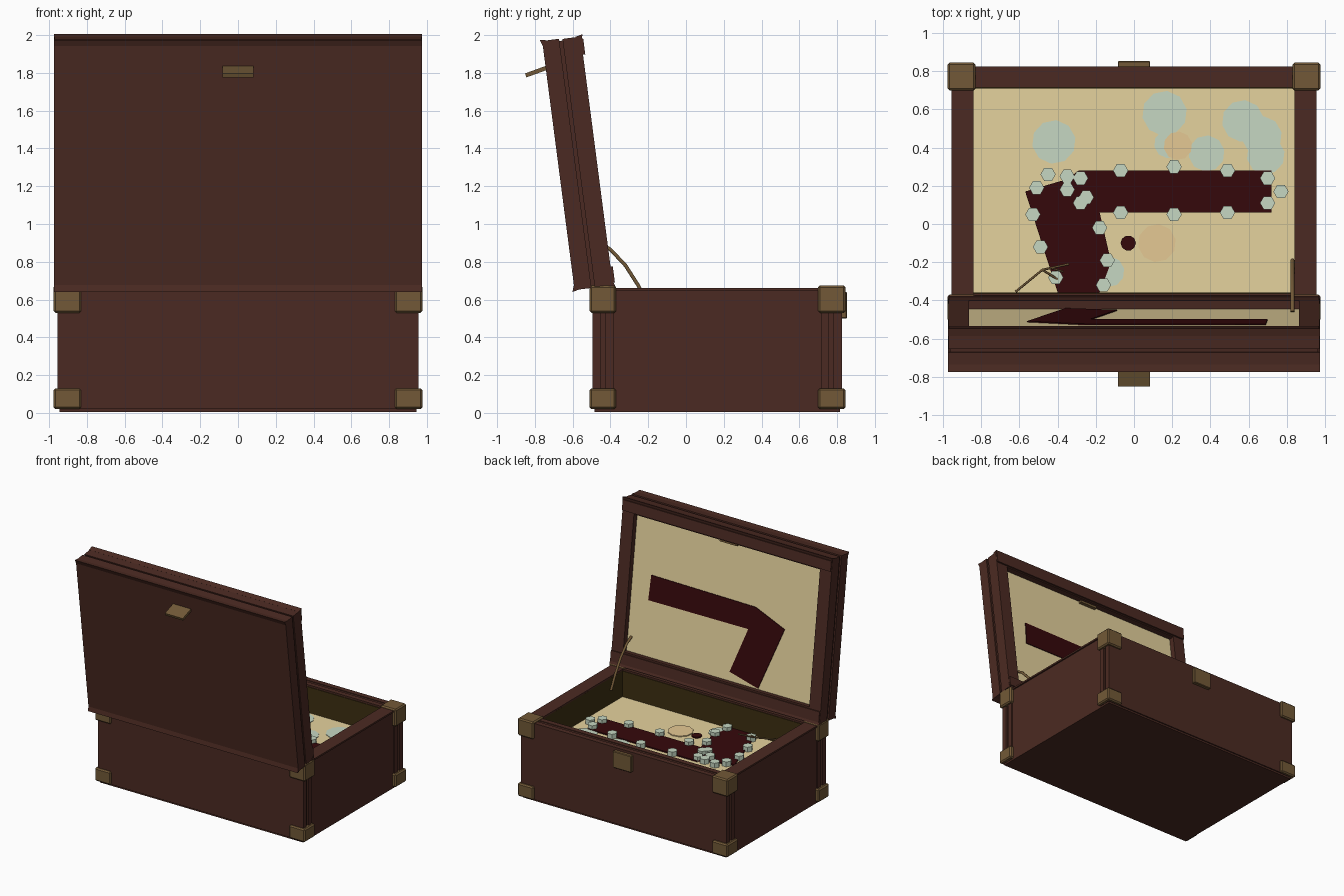
import bpy, math
from mathutils import Matrix, Vector

if "Cube" in bpy.data.objects:
    bpy.data.objects.remove(bpy.data.objects["Cube"])


def material(name, rgb):
    lin = [(c / 255 / 12.92) if c < 10 else ((c / 255 + 0.055) / 1.055) ** 2.4 for c in rgb]
    m = bpy.data.materials.new(name)
    m.diffuse_color = (*lin, 1)
    m.use_nodes = True
    m.node_tree.nodes["Principled BSDF"].inputs["Base Color"].default_value = m.diffuse_color
    return m


WOOD = material("dark wood", (75, 42, 34))
BRASS = material("aged brass", (114, 89, 55))
CREAM = material("cream lining", (229, 210, 157))
OLIVE = material("dark olive lining", (61, 47, 17))
RED = material("deep red felt", (53, 8, 11))
SILVER = material("pale green silver", (198, 215, 194))
TAN = material("tan gold", (229, 201, 148))


def mesh_object(name, verts, faces, mat, matrix=None):
    me = bpy.data.meshes.new(name)
    me.from_pydata([tuple(matrix @ Vector(v)) if matrix else v for v in verts], [], faces)
    me.materials.append(mat)
    ob = bpy.data.objects.new(name, me)
    bpy.context.collection.objects.link(ob)
    return ob


def prism(name, pts, z0, z1, mat, matrix=None):
    """Extrude a counter-clockwise outline from z0 to z1."""
    n = len(pts)
    verts = [(x, y, z0) for x, y in pts] + [(x, y, z1) for x, y in pts]
    faces = [tuple(reversed(range(n))), tuple(range(n, 2 * n))]
    faces += [(i, (i + 1) % n, n + (i + 1) % n, n + i) for i in range(n)]
    return mesh_object(name, verts, faces, mat, matrix)


def box(name, x, y, z, mat, matrix=None, bevel=0):
    pts = [(x[0], y[0]), (x[1], y[0]), (x[1], y[1]), (x[0], y[1])]
    ob = prism(name, pts, z[0], z[1], mat, matrix)
    if bevel:
        b = ob.modifiers.new("bevel", 'BEVEL')
        b.width, b.segments = bevel, 1
    return ob


def ngon(n, r, phase=0.0):
    return [(r * math.cos(math.tau * i / n + phase), r * math.sin(math.tau * i / n + phase))
            for i in range(n)]


def rod(name, pts, r, mat):
    cu = bpy.data.curves.new(name, 'CURVE')
    cu.dimensions, cu.bevel_depth, cu.bevel_resolution, cu.use_fill_caps = '3D', r, 1, True
    sp = cu.splines.new('POLY')
    sp.points.add(len(pts) - 1)
    for p, co in zip(sp.points, pts):
        p.co = (*co, 1)
    cu.materials.append(mat)
    bpy.context.collection.objects.link(bpy.data.objects.new(name, cu))


# Chest walls: end boards made of two layers with a groove between them
TOP, FLOOR = 0.66, 0.43
for name, y0, y1 in (("front_wall", -0.495, -0.385), ("back_wall", 0.715, 0.825)):
    mid = (y0 + y1) / 2
    box(name + "_outer", (-0.955, 0.955), (y0, mid - 0.012), (0.02, TOP), WOOD)
    box(name + "_core", (-0.94, 0.94), (mid - 0.012, mid + 0.012), (0.02, TOP - 0.005), WOOD)
    box(name + "_inner", (-0.955, 0.955), (mid + 0.012, y1), (0.02, TOP), WOOD)
box("front_wall_ledge", (-0.85, 0.85), (-0.385, -0.365), (0.02, TOP), WOOD)
for s in (-1, 1):
    box("side_wall", sorted((s * 0.85, s * 0.945)), (-0.385, 0.715), (0.02, TOP), WOOD)
    box("side_cap", sorted((s * 0.842, s * 0.957)), (-0.37, 0.70), (TOP - 0.012, TOP + 0.002), WOOD)
    box("side_lining", sorted((s * 0.843, s * 0.852)), (-0.365, 0.715), (FLOOR - 0.01, TOP - 0.013), OLIVE)
box("front_lining", (-0.85, 0.85), (-0.366, -0.36), (FLOOR - 0.01, TOP - 0.015), OLIVE)
box("back_lining", (-0.85, 0.85), (0.710, 0.717), (FLOOR - 0.01, TOP - 0.015), OLIVE)
box("chest_base", (-0.945, 0.945), (-0.485, 0.815), (0.005, 0.03), WOOD)

# Brass corner caps
for s in (-1, 1):
    for y in ((-0.51, -0.37), (0.70, 0.845)):
        for z in ((0.02, 0.13), (0.53, 0.675)):
            box("corner_cap", sorted((s * 0.83, s * 0.977)), y, z, BRASS, bevel=0.01)

# Display floor and felt cutout
box("display_floor", (-0.85, 0.85), (-0.38, 0.715), (FLOOR - 0.03, FLOOR), CREAM)
felt = [(0.72, 0.28), (-0.29, 0.28), (-0.35, 0.235), (-0.57, 0.17), (-0.40, -0.358),
        (-0.18, -0.358), (-0.12, -0.20), (-0.18, 0.06), (0.72, 0.06)]
prism("floor_felt", felt, FLOOR - 0.002, FLOOR + 0.010, RED)
prism("felt_dot", ngon(10, 0.04), FLOOR, FLOOR + 0.010, RED, Matrix.Translation((-0.03, -0.10, 0)))

# Small studs around the felt
studs = [(-.45, .26), (-.51, .19), (-.35, .25), (-.35, .18), (-.28, .24), (-.28, .11), (-.25, .14),
         (-.07, .28), (.21, .30), (.49, .28), (.70, .24), (.77, .17), (.70, .11), (.49, .06),
         (.21, .05), (-.07, .06), (-.53, .05), (-.49, -.12), (-.18, -.02), (-.14, -.19),
         (-.41, -.28), (-.16, -.32)]
for x, y in studs:
    prism("stud", ngon(6, 0.04), FLOOR, FLOOR + 0.04, SILVER, Matrix.Translation((x, y, 0)))

# Thin coins lying flat on the floor
coins = [(-.42, .43, .115, SILVER), (.16, .58, .118, SILVER), (.18, .42, .075, SILVER),
         (.38, .37, .095, SILVER), (.57, .54, .11, SILVER), (.67, .46, .105, SILVER),
         (.69, .36, .10, SILVER), (-.13, -.25, .08, SILVER), (.23, .41, .075, TAN),
         (.12, -.10, .10, TAN)]
for i, (x, y, r, mat) in enumerate(coins):
    prism("coin", ngon(10, r, 0.2), -0.002, 0.002 + 0.0006 * i, mat, Matrix.Translation((x, y, FLOOR)))

# Thin brass trinket
rod("trinket_stem", [(-.62, -.355, .46), (-.48, -.24, .485), (-.34, -.21, .49)], 0.006, BRASS)
rod("trinket_branch", [(-.48, -.24, .485), (-.40, -.29, .465)], 0.006, BRASS)
rod("trinket_twig", [(-.44, -.23, .485), (-.37, -.25, .475)], 0.005, BRASS)

# Lid: local x across, y inward through the thickness, z along the lid
LID = Matrix.Translation((0, -0.59, 0.65)) @ Matrix.Rotation(math.radians(7.4), 4, 'X')
W, H, F = 0.975, 1.33, 0.11
box("lid_cover", (-W, W), (0, 0.09), (0, H), WOOD, LID)
box("lid_groove", (-W + .012, W - .012), (0.09, 0.108), (0.012, H - .012), WOOD, LID)
for s in (-1, 1):
    box("lid_side_frame", sorted((s * (W - F), s * (W - .003))), (0.108, 0.205), (0.003, H - .003), WOOD, LID)
for z in ((0.003, F), (H - F, H - .003)):
    box("lid_cross_frame", (-W + F, W - F), (0.108, 0.205), z, WOOD, LID)
    box("lid_frame_lip", (-W + .005, W - .005), (0.205, 0.217), (z[0] + .01, z[1] - .012), WOOD, LID)
box("lid_lining", (-W + F, W - F), (0.10, 0.16), (F, H - F), CREAM, LID)

# Flared beads at the lid corners: small wedges swept across the width
AXIS = Matrix(((0, 0, 1, 0), (1, 0, 0, 0), (0, 1, 0, 0), (0, 0, 0, 1)))
for z, d in ((0, 1), (H, -1)):
    for y, e in ((0, 1), (0.205, -1)):
        tri = [(y - .012 * e, z - .008 * d), (y + .03 * e, z + .001 * d), (y + .001 * e, z + .03 * d)]
        if d * e < 0:
            tri.reverse()
        prism("lid_edge_bead", tri, -W, W, WOOD, LID @ AXIS)

# Felt on the lid lining
lid_felt = [(.69, .765), (-.28, .755), (-.56, .645), (-.36, .118), (-.09, .185), (-.23, .565), (.70, .56)]
prism("lid_felt", lid_felt, 0, 0.008, RED,
      LID @ Matrix.Translation((0, 0.166, 0)) @ Matrix.Rotation(math.pi / 2, 4, 'X'))

# Latch pieces and lid stay
latch = Matrix.Translation((0, -0.74, 1.825)) @ Matrix.Rotation(math.radians(20), 4, 'X')
box("lid_latch", (-0.083, 0.083), (-0.115, 0.03), (-0.01, 0.012), BRASS, latch)
box("chest_latch", (-0.085, 0.085), (0.82, 0.853), (0.50, 0.64), BRASS, bevel=0.005)
box("inner_latch", (-0.08, 0.08), (0.16, 0.185), (H - F - .02, H - F), BRASS, LID)
rod("lid_stay", [(.83, -.46, .90), (.83, -.40, .865), (.83, -.32, .78), (.83, -.25, .67), (.83, -.19, .55)],
    0.011, BRASS)
